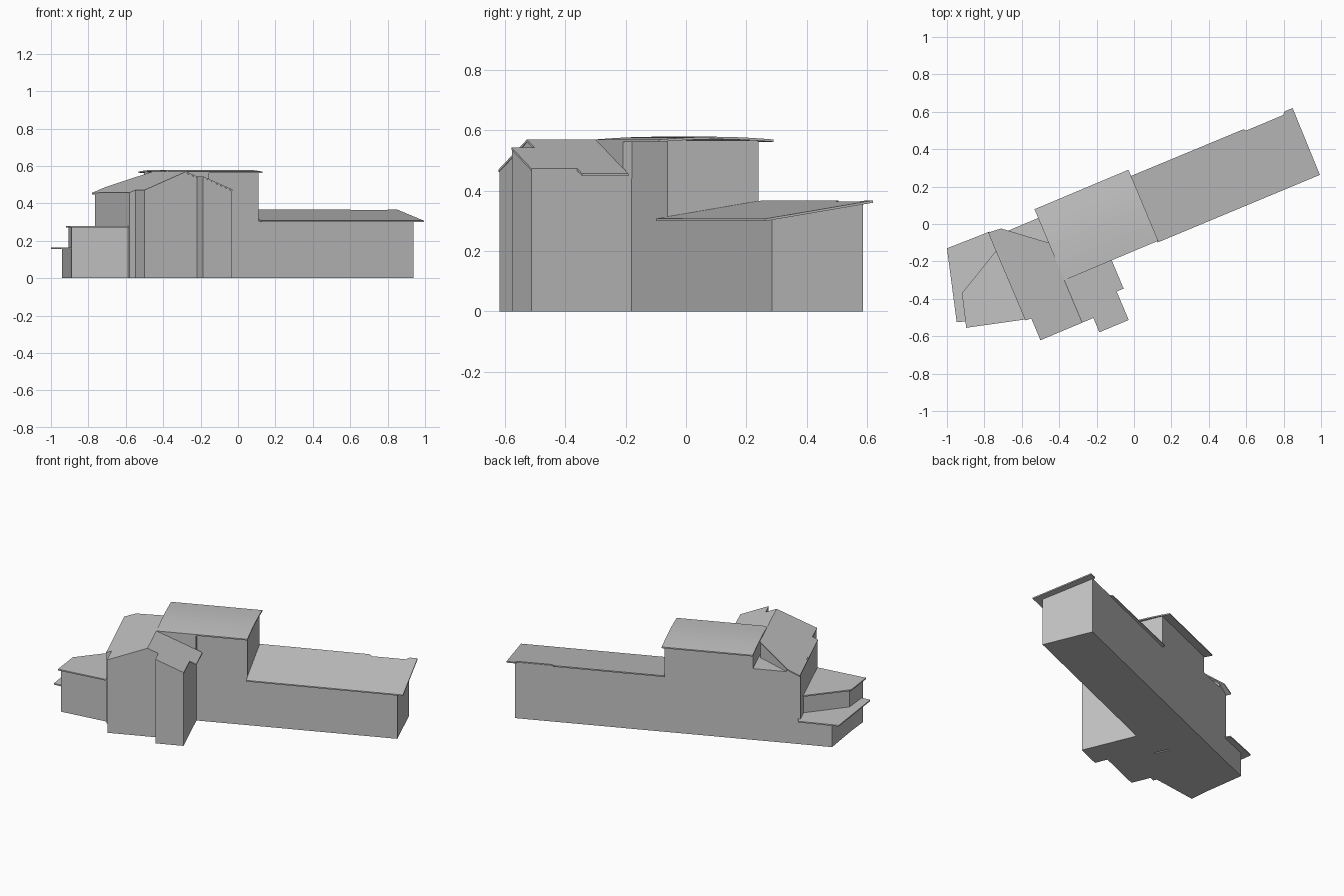
import bpy, math
from mathutils import Matrix

if "Cube" in bpy.data.objects:
    bpy.data.objects.remove(bpy.data.objects["Cube"], do_unlink=True)

TURN = math.radians(22.8)   # the main axis is turned on the site
SLAB = 0.008                # roof thickness

grey = bpy.data.materials.new("plain_grey")
grey.use_nodes = True
grey.diffuse_color = (0.55, 0.55, 0.55, 1)
grey.node_tree.nodes["Principled BSDF"].inputs["Base Color"].default_value = (0.55, 0.55, 0.55, 1)


def add_mesh(name, verts, count, turn):
    """Close two matching rings of points into a solid."""
    faces = [list(range(count))[::-1], list(range(count, 2 * count))]
    for i in range(count):
        j = (i + 1) % count
        faces.append([i, j, count + j, count + i])
    mesh = bpy.data.meshes.new(name)
    mesh.from_pydata(verts, [], faces)
    mesh.transform(Matrix.Rotation(turn, 4, "Z"))
    mesh.materials.append(grey)
    obj = bpy.data.objects.new(name, mesh)
    bpy.context.collection.objects.link(obj)
    return obj


def prism(name, outline, top, bottom=lambda u, v: 0.0, turn=TURN):
    """Counter-clockwise plan outline raised between two height functions."""
    area = sum(a[0] * b[1] - b[0] * a[1] for a, b in zip(outline, outline[1:] + outline[:1]))
    if area < 0:
        outline = outline[::-1]
    verts = [(u, v, bottom(u, v)) for u, v in outline] + [(u, v, top(u, v)) for u, v in outline]
    return add_mesh(name, verts, len(outline), turn)


def slab(name, outline, top, turn=TURN):
    return prism(name, outline, top, lambda u, v: top(u, v) - SLAB, turn)


def flat(z):
    return lambda u, v: z


def under(height):
    return lambda u, v: height(u, v) - SLAB / 2


def rect(u0, u1, v0, v1):
    return [(u0, v0), (u1, v0), (u1, v1), (u0, v1)]


def shed(u, v):
    return 0.307 + (v + 0.143) * 0.158


def gable(u, v):
    return 0.57 - abs(u + 0.46) * 0.41


# Long wing with a single-slope roof
prism("wing_walls", rect(0.05, 0.975, -0.1, 0.228), under(shed))
slab("wing_roof", [(0.078, -0.14), (1.018, -0.143), (1.022, 0.243), (0.975, 0.243),
                   (0.955, 0.221), (0.755, 0.221), (0.735, 0.24), (0.078, 0.243)], shed)

# Tower with a shallow arched roof
prism("tower_walls", rect(-0.45, 0.078, -0.1, 0.228), flat(0.567))
prism("tower_upper_wall", rect(-0.455, -0.224, -0.132, -0.09), flat(0.566), flat(0.44))
steps = 8
arch = []
for i in range(steps + 1):
    t = i / steps
    arch.append((-0.133 + 0.412 * t, 0.57 + 0.009 * math.sin(math.pi * t)))
profile = [(v, z - SLAB) for v, z in arch] + arch[::-1]
add_mesh("tower_roof", [(u, v, z) for u in (-0.46, 0.085) for v, z in profile], len(profile), TURN)

# Gabled front block, split along its ridge
prism("gable_west_walls", [(-0.734, 0.228), (-0.734, -0.25), (-0.70, -0.25), (-0.70, -0.377),
                           (-0.46, -0.377), (-0.46, 0.07), (-0.652, 0.228)], under(gable))
prism("gable_east_walls", [(-0.46, -0.1), (-0.46, -0.377), (-0.395, -0.377), (-0.395, -0.46),
                           (-0.227, -0.46), (-0.227, -0.1)], under(gable))
slab("gable_west_roof", [(-0.737, 0.26), (-0.735, -0.25), (-0.702, -0.253), (-0.702, -0.379),
                         (-0.46, -0.379), (-0.46, 0.085), (-0.664, 0.253)], gable)
slab("gable_east_roof", [(-0.46, -0.13), (-0.46, -0.379), (-0.395, -0.379), (-0.395, -0.462),
                         (-0.225, -0.462), (-0.225, -0.297), (-0.185, -0.297), (-0.185, -0.13)], gable)

# Flat corner terrace behind the gable
prism("terrace_block", [(-0.73, 0.228), (-0.44, 0.228), (-0.44, 0.0), (-0.73, 0.0)], flat(0.46))

# Stepped side annexes, set at their own angle
prism("middle_annex_walls", [(-0.905, -0.375), (-0.72, -0.14), (-0.56, -0.49), (-0.89, -0.535)],
      flat(0.276), turn=0)
slab("middle_annex_roof", [(-0.92, -0.37), (-0.735, -0.14), (-0.58, -0.51), (-0.897, -0.555)],
     flat(0.28), turn=0)
prism("low_annex_walls", [(-0.94, -0.147), (-0.73, -0.059), (-0.65, -0.3), (-0.89, -0.49)],
      flat(0.158), turn=0)
slab("low_annex_roof", [(-1.0, -0.13), (-0.77, -0.04), (-0.7, -0.14), (-0.86, -0.4),
                        (-0.89, -0.52), (-0.948, -0.525)], flat(0.163), turn=0)
